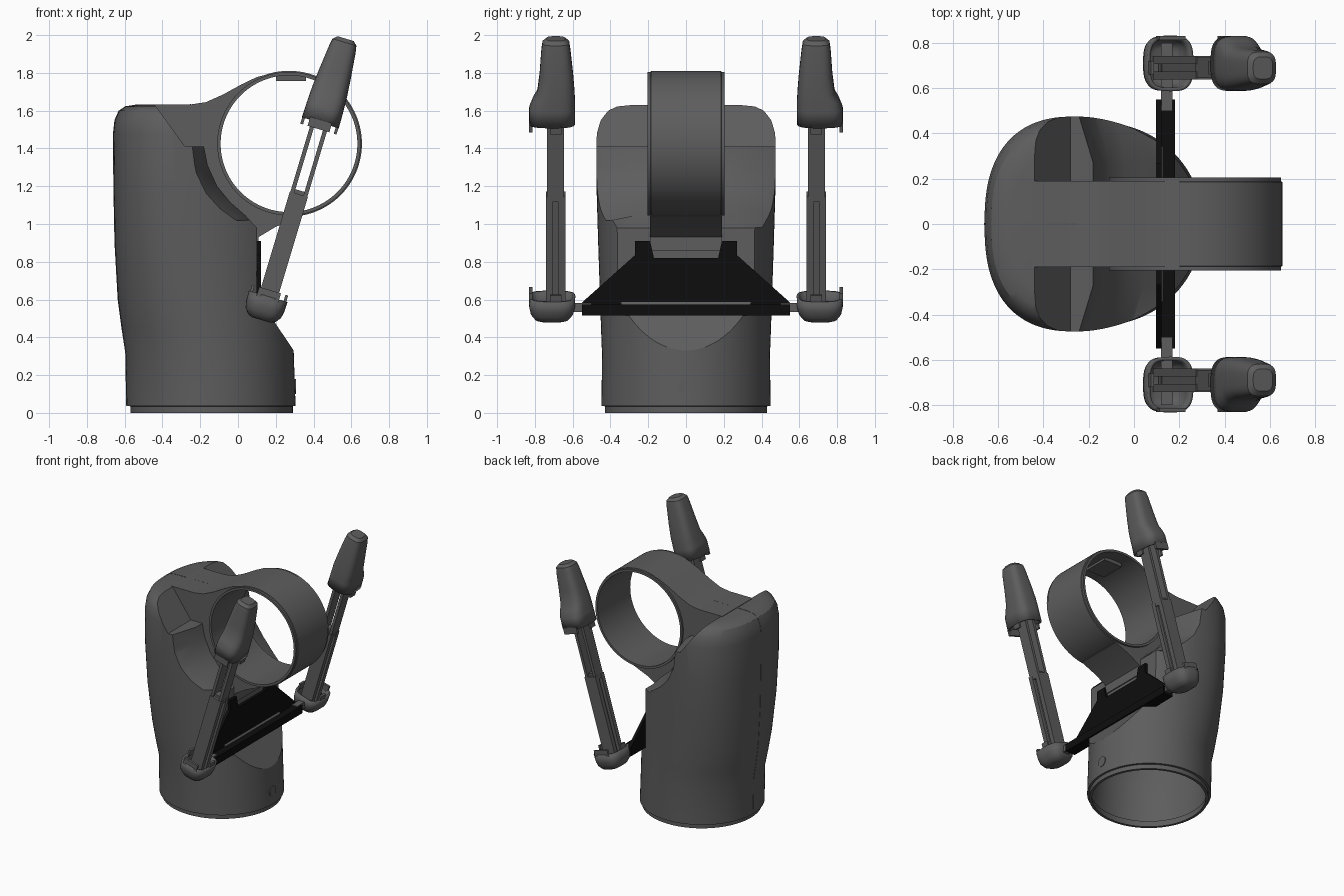
import bpy, bmesh, math
from mathutils import Matrix, Vector

if "Cube" in bpy.data.objects:
    bpy.data.objects.remove(bpy.data.objects["Cube"])


def material(name, v):
    m = bpy.data.materials.new(name)
    m.diffuse_color = (v, v, v, 1)
    m.use_nodes = True
    m.node_tree.nodes["Principled BSDF"].inputs["Base Color"].default_value = m.diffuse_color
    return m


GREY = material("dark grey plastic", 0.11)
BLACK = material("black plastic", 0.004)


def loft(name, rings, mat=GREY, cap0=True, cap1=True, loop=False, matrix=None,
         mirror=False, thick=0, angle=32):
    """Skin equal-length point rings into one object."""
    bm = bmesh.new()
    vs = [[bm.verts.new(p) for p in r] for r in rings]
    n = len(rings[0])
    pairs = list(zip(vs, vs[1:])) + ([(vs[-1], vs[0])] if loop else [])
    for a, b in pairs:
        for i in range(n):
            j = (i + 1) % n
            bm.faces.new((a[i], a[j], b[j], b[i]))
    if not loop:
        if cap0:
            bm.faces.new(vs[0][::-1])
        if cap1:
            bm.faces.new(vs[-1])
    if matrix:
        bm.transform(matrix)
    bmesh.ops.recalc_face_normals(bm, faces=bm.faces)
    me = bpy.data.meshes.new(name)
    bm.to_mesh(me)
    bm.free()
    me.materials.append(mat)
    ob = bpy.data.objects.new(name, me)
    bpy.context.collection.objects.link(ob)
    smooth(ob, angle)
    if thick:
        s = ob.modifiers.new("shell", 'SOLIDIFY')
        s.thickness, s.offset = thick, -1
    if mirror:
        m = ob.modifiers.new("mirror", 'MIRROR')
        m.use_axis = (False, True, False)
    return ob


def smooth(ob, angle=32):
    bpy.ops.object.select_all(action='DESELECT')
    ob.select_set(True)
    bpy.context.view_layer.objects.active = ob
    bpy.ops.object.shade_smooth_by_angle(angle=math.radians(angle))


def box(name, lo, hi, **kw):
    ring = lambda z: [(lo[0], lo[1], z), (hi[0], lo[1], z), (hi[0], hi[1], z), (lo[0], hi[1], z)]
    return loft(name, [ring(lo[2]), ring(hi[2])], **kw)


def oval(z, x0, x1, cx, hy, n, cy=0, count=96):
    """Superellipse whose rear half has exponent n and front half 2 (or n if symmetric)."""
    pts = []
    for i in range(count):
        a = 2 * math.pi * i / count
        c, s = math.cos(a), math.sin(a)
        e = 2 / n if (c < 0 or cy) else 1
        rx = (x1 - cx) if c > 0 else (cx - x0)
        pts.append((cx + rx * math.copysign(abs(c) ** e, c),
                    cy + hy * math.copysign(abs(s) ** e, s), z))
    return pts


# main housing, lofted upwards
sections = [(0, -.57, .29, -.14, .43, 2), (.035, -.57, .29, -.14, .43, 2),
            (.036, -.59, .305, -.142, .447, 2), (.32, -.595, .295, -.15, .445, 2),
            (.45, -.615, .292, -.17, .45, 2.1), (.6, -.635, .29, -.19, .455, 2.2),
            (.9, -.652, .3, -.23, .465, 2.4), (1.2, -.658, .3, -.25, .474, 2.5),
            (1.48, -.66, .3, -.25, .475, 2.5), (1.55, -.652, .29, -.25, .462, 2.5),
            (1.6, -.63, .27, -.25, .435, 2.5), (1.622, -.595, .25, -.25, .4, 2.5),
            (1.63, -.54, .2, -.25, .34, 2.5)]
body = loft("housing", [oval(*s) for s in sections])

# cutter: sloped front, flat tray seat and curved cradle that flares sideways
pocket = [(.295, .33), (.1, .62), (.1, .98), (.04, 1.045), (-.04, 1.115), (-.11, 1.2),
          (-.16, 1.31), (-.18, 1.41), (-.28, 1.41), (-.44, 1.63), (-.44, 1.9), (.7, 1.9), (.7, .33)]


def pocket_ring(y, f):
    return [(x - .1 * f * (3 <= i <= 7), y, z - .06 * f * (3 <= i <= 6))
            for i, (x, z) in enumerate(pocket)]


cutter = loft("pocket_cutter", [pocket_ring(-.6, 1), pocket_ring(-.27, 0),
                                pocket_ring(.27, 0), pocket_ring(.6, 1)])
cutter.hide_render = True
cutter.hide_viewport = False
mod = body.modifiers.new("pocket", 'BOOLEAN')
mod.operation, mod.solver, mod.object = 'DIFFERENCE', 'EXACT', cutter
deps = bpy.context.evaluated_depsgraph_get()
cut = bpy.data.meshes.new_from_object(body.evaluated_get(deps))
body.modifiers.clear()
body.data = cut
bpy.data.objects.remove(cutter)

# open the housing at the bottom and give it a wall
bm = bmesh.new()
bm.from_mesh(cut)
bmesh.ops.delete(bm, geom=[f for f in bm.faces if f.calc_center_median().z < .001], context='FACES')
bm.to_mesh(cut)
bm.free()
smooth(body)
shell = body.modifiers.new("shell", 'SOLIDIFY')
shell.thickness, shell.offset = .02, -1

# saddle between the housing and the ring
CX, CZ = .27, 1.425
top = [(-.45, 1.633), (-.25, 1.633), (-.17, 1.645), (-.08, 1.685), (.02, 1.74), (.1, 1.778), (.2, 1.803)]
arc = [(CX + .372 * math.cos(math.radians(a)), CZ + .372 * math.sin(math.radians(a)))
       for a in range(100, 281, 5)]
under = [(.33, 1.04), (.2, .985), (.108, .93), (.108, .86), (.085, .86), (.085, .97)]
back = [(x - .013, z - .01) for x, z in pocket[3:10]]
saddle = top + arc + under + back
loft("saddle", [[(x, y, z) for x, z in saddle] for y in (-.19, .19)])

# hand ring with stepped rims
prof = [(.362, -.205), (.38, -.205), (.38, -.188), (.386, -.185),
        (.386, .185), (.38, .188), (.38, .205), (.362, .205)]
rings = []
for i in range(96):
    a = 2 * math.pi * i / 96
    rings.append([(CX + r * math.cos(a), y, CZ + r * math.sin(a)) for r, y in prof])
loft("ring", rings, loop=True)
box("ring_top_tab", (.2, -.1, 1.758), (.36, .1, 1.785))

# seam along the back and top, and the front screw boss
seam = [(-.592, .04), (-.597, .32), (-.617, .45), (-.637, .6), (-.654, .9), (-.66, 1.2),
        (-.662, 1.48), (-.654, 1.55), (-.632, 1.6), (-.597, 1.623), (-.54, 1.632), (-.25, 1.634)]
loft("seam", [[(x + dx, y, z - dz) for dx, y, dz in
               ((0, -.005, 0), (0, .005, 0), (.008, .005, .004), (.008, -.005, .004))] for x, z in seam])
loft("screw_boss", [[(x, .04 * math.cos(k * math.pi / 12), .14 + .04 * math.sin(k * math.pi / 12))
                     for k in range(24)] for x in (.27, .306)])

# black tray with notched top and lower bar
half = [(.17, .82), (.19, .91), (.27, .91), (.27, .835), (.55, .585), (.55, .515)]
outline = half + [(-y, z) for y, z in reversed(half)]
loft("tray", [[(x, y, z) for y, z in outline] for x in (.098, .122)], BLACK)
box("tray_bar", (.1, -.55, .515), (.182, .55, .575), mat=BLACK)
box("cross_rod", (.12, .5, .533), (.17, .8, .583), mirror=True)

# tilted arms, mirrored to both sides
AY = .69
M = Matrix.Translation(Vector((.17, AY, .65))) @ Matrix.Rotation(math.atan(.3), 4, 'Y')
arm = dict(matrix=M, mirror=True)


def cap_rings(rows):
    return [oval(t, -h, h, 1e-6, (y1 - y0) / 2, 3.2, (y0 + y1) / 2 - AY, 48) for t, h, y0, y1 in rows]


channel = [(.05, .052), (.05, .016), (.025, .016), (.025, -.016), (.05, -.016), (.05, -.052)]
channel += [(-x, -y) for x, y in channel]
loft("arm_lower", [[(x, y, t) for x, y in channel] for t in (-.13, .53)], **arm)
for s in (-1, 1):
    box("arm_rail", (s * .036 - .011, -.045, .5), (s * .036 + .011, .045, 1.05), **arm)
box("slot_end", (-.03, -.03, .52), (.03, .03, .55), **arm)

# hollow grip at the top of each arm
loft("grip", cap_rings([(.925, .102, .587, .83), (1.01, .1, .587, .83), (1.06, .098, .588, .81),
                        (1.1, .096, .59, .787), (1.2, .087, .598, .775), (1.33, .073, .612, .766),
                        (1.37, .066, .618, .76), (1.39, .045, .64, .738)]),
     cap0=False, thick=.016, **arm)
# hollow foot at the bottom of each arm
loft("foot", cap_rings([(-.165, .05, .645, .775), (-.155, .075, .62, .8), (-.125, .098, .597, .822),
                        (-.09, .105, .588, .83), (-.035, .107, .586, .832)]),
     cap1=False, thick=.016, **arm)
# hook lips on grip and foot rims
for name, t0, t1 in (("grip_lip", .89, .94), ("foot_lip", -.05, 0)):
    box(name, (-.06, .122, t0), (.06, .14, t1), **arm)
    box(name, (-.1, -.03, t0), (-.085, .03, t1), **arm)
    box(name, (.085, -.03, t0), (.1, .03, t1), **arm)
